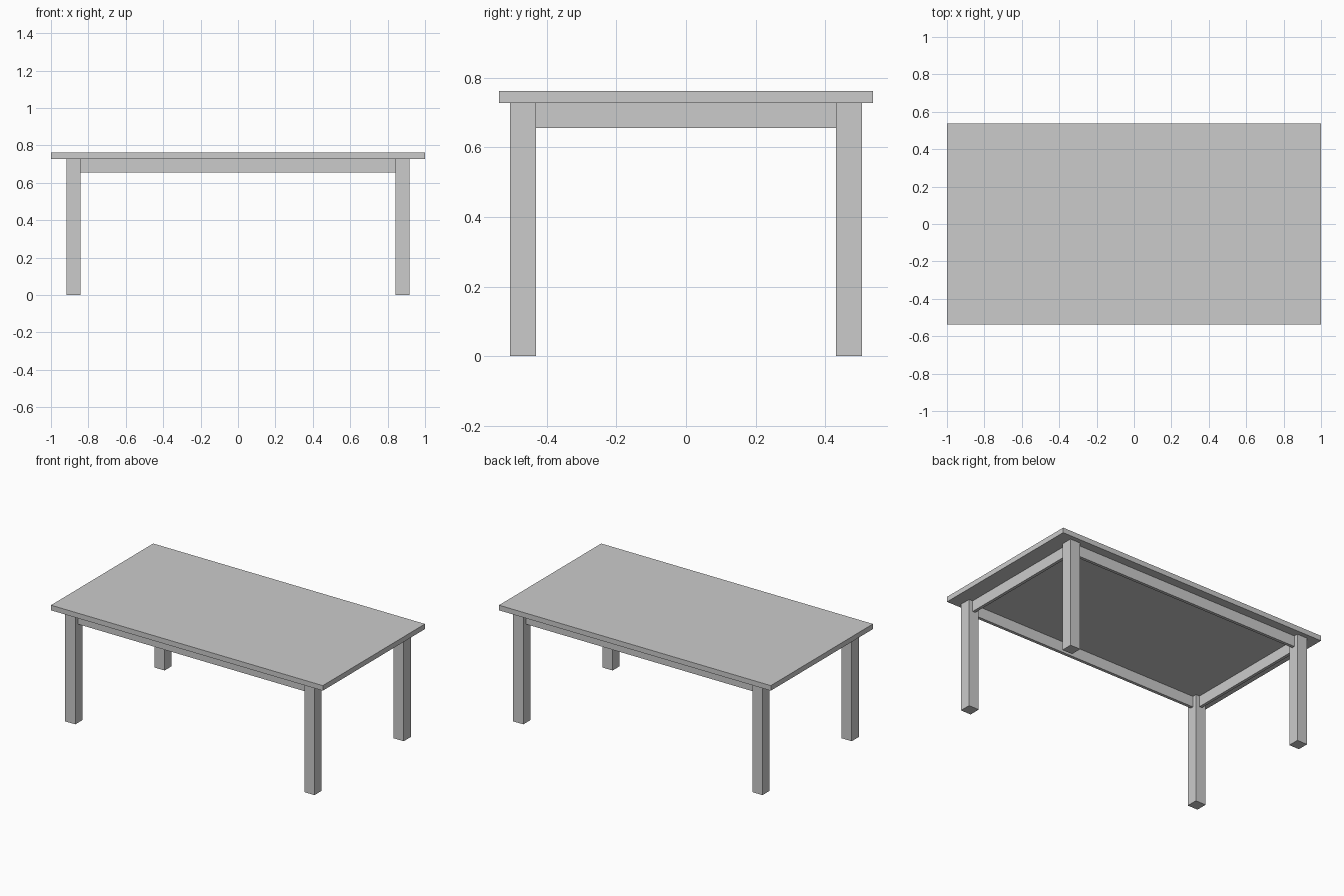
import bpy

if "Cube" in bpy.data.objects:
    bpy.data.objects.remove(bpy.data.objects["Cube"])

HALF_X, HALF_Y = 1.0, 0.537        # tabletop half sizes
TOP, UNDER, APRON_Z = 0.762, 0.728, 0.656
LEG = 0.075                        # leg width
LEG_X, LEG_Y = 0.88, 0.469         # leg centres
APRON_T = 0.02                     # apron thickness


def box(name, lo, hi):
    bpy.ops.mesh.primitive_cube_add(size=1, location=[(a + b) / 2 for a, b in zip(lo, hi)])
    ob = bpy.context.object
    ob.name = name
    ob.scale = [b - a for a, b in zip(lo, hi)]
    bpy.ops.object.transform_apply(location=False, rotation=False, scale=True)
    return ob


# Tabletop slab
box("tabletop", (-HALF_X, -HALF_Y, UNDER), (HALF_X, HALF_Y, TOP))

# Four square legs
h = LEG / 2
for sx, side in ((-1, "left"), (1, "right")):
    for sy, end in ((-1, "front"), (1, "back")):
        x, y = sx * LEG_X, sy * LEG_Y
        box(f"{end}_{side}_leg", (x - h, y - h, 0), (x + h, y + h, UNDER))

# Thin aprons running between the legs, centred on their faces
t = APRON_T / 2
for s, end, side in ((-1, "front", "left"), (1, "back", "right")):
    y, x = s * LEG_Y, s * LEG_X
    box(f"{end}_apron", (-LEG_X + h, y - t, APRON_Z), (LEG_X - h, y + t, UNDER))
    box(f"{side}_apron", (x - t, -LEG_Y + h, APRON_Z), (x + t, LEG_Y - h, UNDER))
